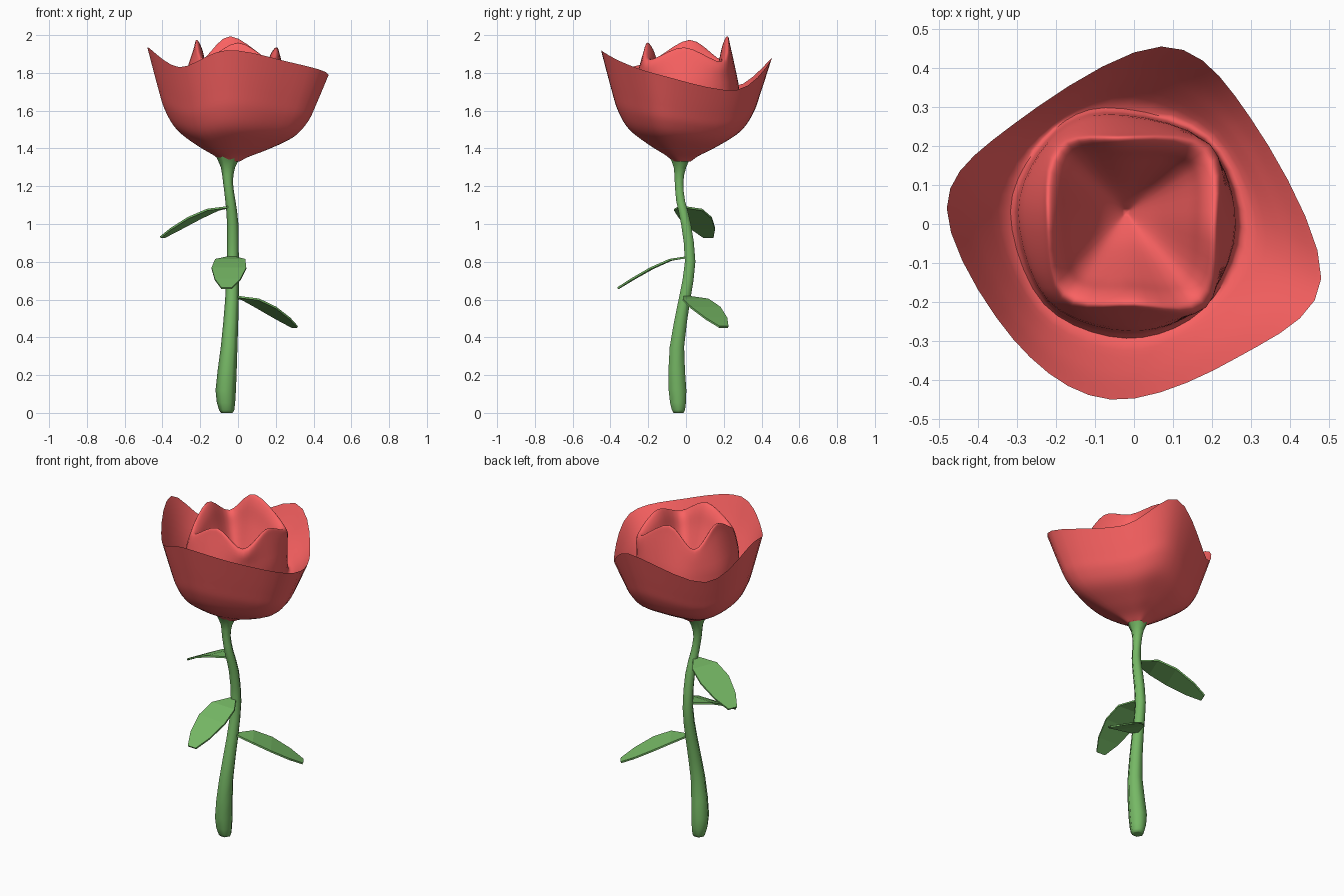
import bpy, bmesh, math
from mathutils import Vector as V

if "Cube" in bpy.data.objects:
    bpy.data.objects.remove(bpy.data.objects["Cube"])


def material(name, rgb):
    m = bpy.data.materials.new(name)
    m.diffuse_color = (*rgb, 1)
    m.use_nodes = True
    m.node_tree.nodes["Principled BSDF"].inputs["Base Color"].default_value = m.diffuse_color
    return m


RED = material("petal_red", (0.95, 0.12, 0.12))
GREEN = material("leaf_green", (0.18, 0.48, 0.13))


def finish(bm, name, mat, angle=None):
    bmesh.ops.remove_doubles(bm, verts=bm.verts, dist=1e-4)
    bmesh.ops.recalc_face_normals(bm, faces=bm.faces)
    me = bpy.data.meshes.new(name)
    bm.to_mesh(me)
    bm.free()
    ob = bpy.data.objects.new(name, me)
    bpy.context.collection.objects.link(ob)
    me.materials.append(mat)
    if angle:
        bpy.ops.object.select_all(action='DESELECT')
        ob.select_set(True)
        bpy.context.view_layer.objects.active = ob
        bpy.ops.object.shade_smooth_by_angle(angle=math.radians(angle))
    return ob


def spline(pts, steps, closed=False):
    """Catmull-Rom curve through the points."""
    n, out = len(pts), []
    get = (lambda i: pts[i % n]) if closed else (lambda i: pts[min(max(i, 0), n - 1)])
    for i in range(n if closed else n - 1):
        a, b, c, d = (get(i + k) for k in (-1, 0, 1, 2))
        for s in range(steps):
            t = s / steps
            out.append(0.5 * (2 * b + (c - a) * t + (2 * a - 5 * b + 4 * c - d) * t * t
                              + (3 * b - a - 3 * c + d) * t ** 3))
    return out if closed else out + [pts[-1].copy()]


def skin(bm, rings, cap=False):
    """Bridge closed rings of points with quads."""
    vs = [[bm.verts.new(p) for p in r] for r in rings]
    n = len(vs[0])
    for a, b in zip(vs, vs[1:]):
        for i in range(n):
            j = (i + 1) % n
            bm.faces.new((a[i], a[j], b[j], b[i]))
    if cap:
        bm.faces.new(vs[0])
        bm.faces.new(vs[-1])


# bloom: outer cup, folded over its rim into a valley, up to the inner cup and down its middle
rim = [V(p) for p in ((.48, -.14, 1.79), (.3, .27, 1.71), (.07, .455, 1.88), (-.31, .255, 1.73),
                      (-.48, .04, 1.935), (-.31, -.295, 1.83), (-.06, -.45, 1.92), (.26, -.345, 1.86))]
inner = [V(p) for p in ((.205, -.01, 1.935), (.18, .19, 1.86), (-.04, .22, 1.994), (-.19, .19, 1.87),
                        (-.22, .02, 1.975), (-.18, -.18, 1.87), (0, -.205, 1.96), (.17, -.195, 1.87))]
base = V((-.045, -.025, 1.33))


def outer_row(fr, fh):
    return [base + V(((p - base).x * fr, (p - base).y * fr, (p - base).z * fh)) for p in rim]


def round_row(r, z):
    return [V((p.x, p.y, 0)).normalized() * r + V((-.02, .005, z)) for p in inner]


def inside_row(f, z, follow=0):
    """Inner rim scaled toward the middle; follow keeps part of the rim's wave."""
    return [V((p.x * f - .02 * (1 - f), p.y * f + .03 * (1 - f), z + follow * (p.z - 1.91))) for p in inner]


outer = [outer_row(*f) for f in ((.1, 0), (.2, .06), (.4, .15), (.65, .29), (.79, .46), (.875, .66))] + [rim]
valley = round_row(.298, 1.61)
lip = [V((p.x * .55 + q.x * .45, p.y * .55 + q.y * .45, p.z * .45 + q.z * .55)) for p, q in zip(rim, valley)]
bulge = [V((p.x * .25 + q.x * .75, p.y * .25 + q.y * .75, q.z)) for p, q in zip(inner, round_row(.295, 1.75))]
fold = [rim, lip, valley, bulge, inside_row(1.08, 1.87, .85), inner, inside_row(.86, 1.88, .8),
        inside_row(.7, 1.79, .4), inside_row(.35, 1.64), inside_row(0, 1.55)]
bm = bmesh.new()
for part in (outer, fold):
    loops = [spline(r, 5, True) for r in part]
    columns = [spline(list(c), 5) for c in zip(*loops)]
    skin(bm, list(zip(*columns)))
finish(bm, "bloom", RED, 70)

# stem: (x, y, z, radius) along a gentle S bend, flared under the bloom
path = ((-.06, -.04, 0, .025), (-.06, -.04, .015, .04), (-.065, -.045, .12, .054), (-.047, -.048, .35, .044),
        (-.032, -.008, .6, .036), (-.028, .022, .8, .032), (-.028, 0, 1.0, .03), (-.04, -.028, 1.12, .027),
        (-.053, -.037, 1.22, .026), (-.053, -.032, 1.3, .038), (-.05, -.03, 1.36, .068))
bm = bmesh.new()
rings = []
for p in spline([V(q) for q in path], 2):
    rings.append([V((p[0] + p[3] * math.cos(a * math.tau / 6), p[1] + p[3] * math.sin(a * math.tau / 6),
                     max(p[2], 0))) for a in range(6)])
skin(bm, rings, True)
finish(bm, "stem", GREEN, 65)


# leaves: flat faceted blades drooping away from the stem
def leaf(name, root, tip):
    root, tip = V(root), V(tip)
    run = V((tip.x - root.x, tip.y - root.y, 0))
    side = V((-run.y, run.x, 0)).normalized()
    bm = bmesh.new()
    rows = []
    for d, drop, w in ((0, 0, .015), (.25, .09, .08), (.52, .36, .092), (.8, .72, .068), (1, 1, .028)):
        c = root + run * d + V((0, 0, (tip.z - root.z) * drop))
        rows.append([bm.verts.new(c + side * w * s) for s in (-1, 1)])
    for a, b in zip(rows, rows[1:]):
        bm.faces.new((a[0], a[1], b[1], b[0]))
    ob = finish(bm, name, GREEN)
    m = ob.modifiers.new("thickness", 'SOLIDIFY')
    m.thickness = .01
    m.offset = 0


leaf("leaf_left", (-.045, -.025, 1.09), (-.40, .12, .93))
leaf("leaf_front", (-.035, .01, .825), (-.06, -.36, .66))
leaf("leaf_right", (-.01, 0, .615), (.30, .20, .455))
